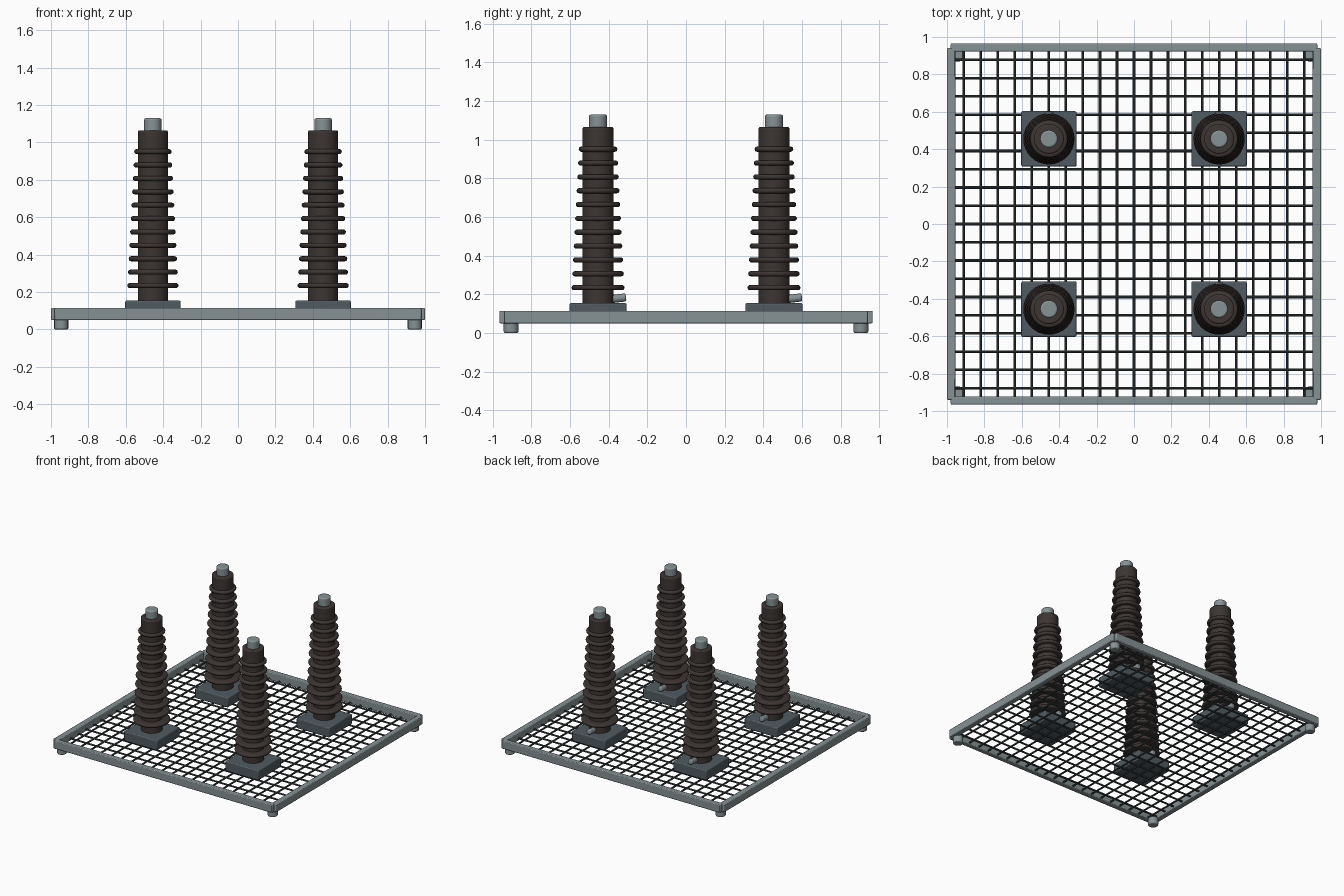
import bpy, math
from mathutils import Matrix

if "Cube" in bpy.data.objects:
    bpy.data.objects.remove(bpy.data.objects["Cube"], do_unlink=True)


def material(name, rgb):
    m = bpy.data.materials.new(name)
    m.use_nodes = True
    m.diffuse_color = (*rgb, 1)
    m.node_tree.nodes["Principled BSDF"].inputs["Base Color"].default_value = (*rgb, 1)
    return m


STEEL = material("galvanised_grey", (0.24, 0.285, 0.295))
SLATE = material("slate_plinth", (0.08, 0.105, 0.12))
WIRE = material("dark_wire", (0.045, 0.055, 0.058))
BROWN = material("brown_ceramic", (0.045, 0.036, 0.033))


def finish(ob, name, mat, smooth=True):
    ob.name = name
    ob.data.materials.append(mat)
    if smooth:
        bpy.ops.object.shade_smooth_by_angle(angle=math.radians(40))
    return ob


def box(name, center, size, mat, bevel=0.006):
    bpy.ops.mesh.primitive_cube_add(size=1, location=center)
    ob = bpy.context.object
    ob.data.transform(Matrix.Diagonal((*size, 1)))
    mod = ob.modifiers.new("Soft edges", "BEVEL")
    mod.width = bevel
    mod.segments = 2
    return finish(ob, name, mat)


def rod(name, center, radius, length, mat, sides, rotation=(0, 0, 0), bevel=0):
    bpy.ops.mesh.primitive_cylinder_add(vertices=sides, radius=radius, depth=length,
                                        location=center, rotation=rotation)
    ob = bpy.context.object
    if bevel:
        mod = ob.modifiers.new("Soft rim", "BEVEL")
        mod.width = bevel
        mod.segments = 3
        mod.limit_method = "ANGLE"
        mod.angle_limit = math.radians(50)
    return finish(ob, name, mat)


def shed(name, center, radius, mat, half=0.0135, segs=32):
    # Rounded disc: the rim is a half circle swept around the axis
    profile = [(0.07, half)]
    for i in range(7):
        a = math.pi / 2 - math.pi * i / 6
        profile.append((radius - half + half * math.cos(a), half * math.sin(a)))
    profile.append((0.07, -half))
    n = len(profile)
    verts, faces = [], []
    for s in range(segs):
        a = 2 * math.pi * s / segs
        verts += [(r * math.cos(a), r * math.sin(a), z) for r, z in profile]
        t = (s + 1) % segs
        faces += [(s * n + i, s * n + i + 1, t * n + i + 1, t * n + i) for i in range(n - 1)]
    me = bpy.data.meshes.new(name)
    me.from_pydata(verts, [], faces)
    # Outward winding
    me.flip_normals()
    ob = bpy.data.objects.new(name, me)
    bpy.context.collection.objects.link(ob)
    ob.location = center
    bpy.ops.object.select_all(action="DESELECT")
    ob.select_set(True)
    bpy.context.view_layer.objects.active = ob
    return finish(ob, name, mat)


# Frame rails and corner feet
for s, side in ((-1, "right"), (1, "left")):
    box(f"{side}_rail", (s * 0.9775, 0, 0.0825), (0.045, 1.88, 0.065), STEEL)
for s, side in ((-1, "front"), (1, "back")):
    box(f"{side}_rail", (0, s * 0.9435, 0.0825), (1.96, 0.043, 0.065), STEEL)
for sx in (-1, 1):
    for sy in (-1, 1):
        rod("foot", (sx * 0.945, sy * 0.905, 0.03), 0.038, 0.06, STEEL, 16, bevel=0.008)

# Wire mesh floor
for k in range(-10, 11):
    rod("mesh_bar_lengthwise", (k * 0.091, 0, 0.062), 0.007, 1.9, WIRE, 8,
        (math.pi / 2, 0, 0))
for k in range(-9, 10):
    rod("mesh_bar_crosswise", (0, k * 0.0975, 0.068), 0.007, 1.93, WIRE, 8,
        (0, math.pi / 2, 0))

# Four insulator posts
SHEDS = 11
for x in (-0.455, 0.455):
    for y in (-0.455, 0.455):
        box("plinth", (x, y, 0.114), (0.296, 0.296, 0.082), SLATE, 0.008)
        rod("post_core", (x, y, 0.605), 0.08, 0.92, BROWN, 32, bevel=0.008)
        rod("terminal_cap", (x, y, 1.085), 0.047, 0.09, STEEL, 24, bevel=0.01)
        rod("ground_stud", (x, y + 0.09, 0.178), 0.021, 0.11, STEEL, 16,
            (math.radians(-83), 0, 0), bevel=0.008)
        for i in range(SHEDS):
            t = i / (SHEDS - 1)
            shed("shed", (x, y, 0.235 + 0.716 * t), 0.137 - 0.037 * t, BROWN)
